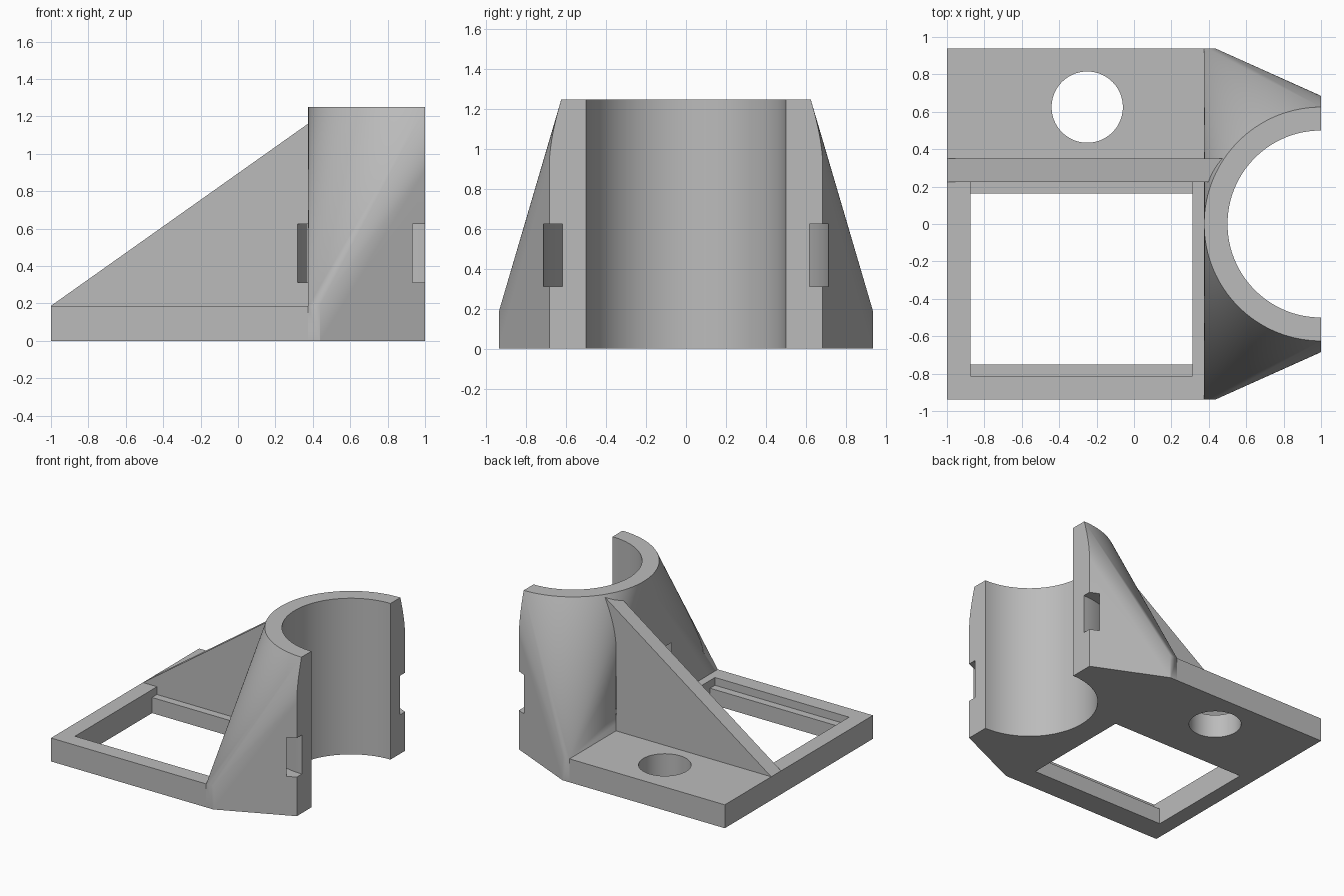
import bpy, bmesh, math
from mathutils import Matrix, Vector

cube = bpy.data.objects.get("Cube")
if cube:
    bpy.data.objects.remove(cube, do_unlink=True)

grey = bpy.data.materials.new("plain_grey")
grey.use_nodes = True
GREY = (0.5, 0.5, 0.5, 1)
grey.diffuse_color = GREY
grey.node_tree.nodes["Principled BSDF"].inputs["Base Color"].default_value = GREY

PLATE_TOP, HEIGHT, HALF_DEPTH = 0.1875, 1.25, 0.9375
AXIS_X, OUTER_R, BORE_R = 1.0, 0.625, 0.5
WALL_X = AXIS_X - OUTER_R


def finish(name, bm):
    bmesh.ops.recalc_face_normals(bm, faces=bm.faces)
    mesh = bpy.data.meshes.new(name)
    bm.to_mesh(mesh)
    bm.free()
    mesh.materials.append(grey)
    obj = bpy.data.objects.new(name, mesh)
    bpy.context.collection.objects.link(obj)
    return obj


def add_box(bm, low, high):
    low, high = Vector(low), Vector(high)
    size = high - low
    matrix = Matrix.Translation((low + high) / 2) @ Matrix.Diagonal((*size, 1))
    bmesh.ops.create_cube(bm, size=1, matrix=matrix)


def add_cylinder(bm, x, y, radius, z0, z1, sides=128):
    bmesh.ops.create_cone(bm, cap_ends=True, segments=sides, radius1=radius, radius2=radius,
                          depth=z1 - z0, matrix=Matrix.Translation((x, y, (z0 + z1) / 2)))


def box(name, low, high):
    bm = bmesh.new()
    add_box(bm, low, high)
    return finish(name, bm)


def cylinder(name, *args):
    bm = bmesh.new()
    add_cylinder(bm, *args)
    return finish(name, bm)


def cut(obj, cutter, keep=False):
    mod = obj.modifiers.new("cut", 'BOOLEAN')
    mod.operation, mod.solver, mod.object = 'DIFFERENCE', 'EXACT', cutter
    bpy.ops.object.select_all(action='DESELECT')
    bpy.context.view_layer.objects.active = obj
    obj.select_set(True)
    bpy.ops.object.modifier_apply(modifier=mod.name)
    if not keep:
        bpy.data.objects.remove(cutter, do_unlink=True)


# Half-round cradle: a hull blending the upright sleeve into the wide base
bm = bmesh.new()
add_cylinder(bm, AXIS_X, 0, OUTER_R, 0, HEIGHT)
add_box(bm, (WALL_X, -HALF_DEPTH, 0), (0.4375, HALF_DEPTH, PLATE_TOP))
hull = bmesh.ops.convex_hull(bm, input=bm.verts)
loose = {g for g in hull["geom_interior"] + hull["geom_unused"] if isinstance(g, bmesh.types.BMVert)}
bmesh.ops.delete(bm, geom=list(loose), context='VERTS')
hull_faces = {g for g in hull["geom"] if isinstance(g, bmesh.types.BMFace) and g.is_valid}
extra = [f for f in bm.faces if f not in hull_faces]
bmesh.ops.delete(bm, geom=extra, context='FACES')
bmesh.ops.dissolve_limit(bm, angle_limit=0.001, verts=bm.verts, edges=bm.edges)
cradle = finish("half_round_cradle", bm)

# Sloping stiffener rib, trimmed where it meets the cradle
bm = bmesh.new()
profile = [(-1, PLATE_TOP), (0.5, PLATE_TOP), (0.5, HEIGHT)]
face = bm.faces.new([bm.verts.new((x, 0.225, z)) for x, z in profile])
side = bmesh.ops.extrude_face_region(bm, geom=[face])
bmesh.ops.translate(bm, vec=(0, 0.125, 0),
                    verts=[g for g in side["geom"] if isinstance(g, bmesh.types.BMVert)])
rib = finish("stiffener_rib", bm)
cut(rib, cradle, keep=True)

# Open the cradle: remove the far half, then the bore
cut(cradle, box("front_half_cutter", (AXIS_X, -2, -1), (3, 2, 2)))
cut(cradle, cylinder("bore_cutter", AXIS_X, 0, BORE_R, -1, 2))

# Curved strap channel through cradle and rib
strap = cylinder("strap_cutter", AXIS_X, 0, 0.7188, 0.3125, 0.625)
cut(strap, cylinder("strap_core", AXIS_X, 0, 0.62, 0, 1))
cut(rib, strap, keep=True)
cut(cradle, strap)

# Base plate with stepped window and round hole
plate = box("base_plate", (-1, -HALF_DEPTH, 0), (WALL_X, HALF_DEPTH, PLATE_TOP))
cut(plate, box("window_cutter", (-0.875, -0.75, -1), (0.3125, 0.1625, 1)))
cut(plate, box("ledge_cutter", (-0.875, -0.8125, 0.125), (0.3125, 0.225, 1)))
cut(plate, cylinder("hole_cutter", -0.25, 0.625, 0.1905, -1, 1))

# Smooth the round walls and keep the edges crisp
for obj in (plate, rib, cradle):
    bpy.ops.object.select_all(action='DESELECT')
    bpy.context.view_layer.objects.active = obj
    obj.select_set(True)
    bpy.ops.object.shade_smooth_by_angle(angle=math.radians(20))
